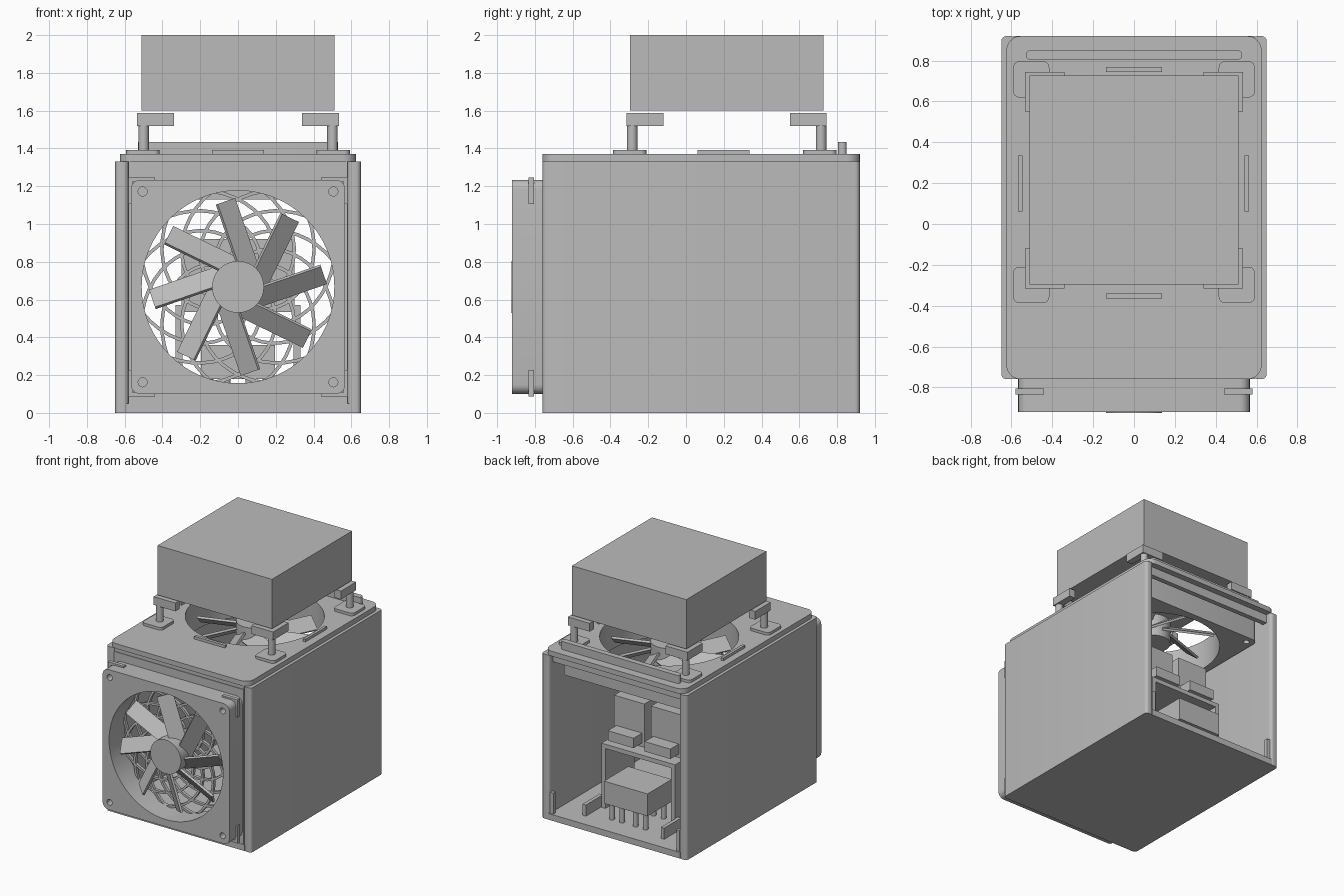
import bpy, bmesh, math
from mathutils import Matrix, Vector

cube = bpy.data.objects.get("Cube")
if cube:
    bpy.data.objects.remove(cube, do_unlink=True)

grey = bpy.data.materials.new("plain_grey")
grey.use_nodes = True
grey.diffuse_color = (0.5, 0.5, 0.5, 1)
grey.node_tree.nodes["Principled BSDF"].inputs["Base Color"].default_value = (0.5, 0.5, 0.5, 1)


def finish(name, bm, matrix=None, smooth=True):
    """Turn a bmesh into a named grey object."""
    if matrix is not None:
        bm.transform(matrix)
    bmesh.ops.recalc_face_normals(bm, faces=bm.faces)
    mesh = bpy.data.meshes.new(name)
    bm.to_mesh(mesh)
    bm.free()
    mesh.materials.append(grey)
    obj = bpy.data.objects.new(name, mesh)
    bpy.context.collection.objects.link(obj)
    if smooth:
        bpy.ops.object.select_all(action='DESELECT')
        obj.select_set(True)
        bpy.context.view_layer.objects.active = obj
        bpy.ops.object.shade_smooth_by_angle(angle=math.radians(35))
    return obj


def add_box(bm, x0, x1, y0, y1, z0, z1, extra=None):
    m = Matrix.Translation(((x0 + x1) / 2, (y0 + y1) / 2, (z0 + z1) / 2)) \
        @ Matrix.Diagonal((abs(x1 - x0), abs(y1 - y0), abs(z1 - z0), 1))
    bmesh.ops.create_cube(bm, size=1, matrix=extra @ m if extra else m)


def box(name, *dims):
    bm = bmesh.new()
    add_box(bm, *dims)
    return finish(name, bm, smooth=False)


def circle(cx, cy, r, n=64):
    return [(cx + r * math.cos(2 * math.pi * i / n), cy + r * math.sin(2 * math.pi * i / n))
            for i in range(n)]


def round_rect(x0, x1, y0, y1, r, n=6):
    pts = []
    corners = ((x1 - r, y1 - r), (x0 + r, y1 - r), (x0 + r, y0 + r), (x1 - r, y0 + r))
    for k, (cx, cy) in enumerate(corners):
        for i in range(n + 1):
            a = math.pi / 2 * (k + i / n)
            pts.append((cx + r * math.cos(a), cy + r * math.sin(a)))
    return pts


def plate(name, loops, z0, z1, matrix=None):
    """Flat plate from an outline and holes, extruded from z0 to z1."""
    cu = bpy.data.curves.new(name, 'CURVE')
    cu.dimensions = '2D'
    cu.fill_mode = 'BOTH'
    cu.extrude = (z1 - z0) / 2
    for pts in loops:
        sp = cu.splines.new('POLY')
        sp.points.add(len(pts) - 1)
        for p, (x, y) in zip(sp.points, pts):
            p.co = (x, y, 0, 1)
        sp.use_cyclic_u = True
    tmp = bpy.data.objects.new(name + "_curve", cu)
    bpy.context.collection.objects.link(tmp)
    dg = bpy.context.evaluated_depsgraph_get()
    mesh = bpy.data.meshes.new_from_object(tmp.evaluated_get(dg))
    bm = bmesh.new()
    bm.from_mesh(mesh)
    bpy.data.objects.remove(tmp, do_unlink=True)
    bpy.data.meshes.remove(mesh)
    bmesh.ops.remove_doubles(bm, verts=bm.verts, dist=1e-5)
    bmesh.ops.translate(bm, verts=bm.verts, vec=(0, 0, (z0 + z1) / 2))
    return finish(name, bm, matrix)


def fan(prefix, matrix, depth):
    """Square fan facing local +z, its front face at z = 0."""
    h, s = 0.567, 0.505
    loops = [round_rect(-h, h, -h, h, 0.05), circle(0, 0, 0.51)]
    loops += [circle(x, y, 0.024, 16) for x in (-s, s) for y in (-s, s)]
    plate(prefix + "_fan_frame", loops, -depth, 0, matrix)
    plate(prefix + "_fan_hub", [circle(0, 0, 0.137, 48)], -depth + 0.02, 0.005, matrix)
    # Eight swept, pitched blades
    bm = bmesh.new()
    for k in range(8):
        m = Matrix.Rotation(math.radians(19 + 45 * k), 4, 'Z') \
            @ Matrix.Translation((0, -0.085, -0.08)) @ Matrix.Rotation(math.radians(38), 4, 'X')
        add_box(bm, 0.05, 0.45, -0.062, 0.062, -0.009, 0.009, m)
    finish(prefix + "_fan_blades", bm, matrix, smooth=False)


# Case: floor, rounded side panels, front wall, lid
CY = 0.215          # centre of the top fan in y
CZ = 0.667          # centre of the front fan in z
UPRIGHT = Matrix.Rotation(math.pi / 2, 4, 'X')
box("floor", -0.59, 0.59, -0.76, 0.92, 0, 0.05)
for side, s in (("left", 1), ("right", -1)):
    x0, x1 = sorted((s * 0.58, s * 0.65))
    plate(side + "_side_panel", [round_rect(x0, x1, -0.76, 0.92, 0.025)], 0, 1.33)
    box(side + "_back_tab", s * 0.55, s * 0.58, 0.88, 0.91, 0.05, 0.22)
plate("front_wall", [[(-0.58, 0), (0.58, 0), (0.58, 1.30), (-0.58, 1.30)], circle(0, CZ, 0.51)],
      0.715, 0.755, UPRIGHT)
plate("lid", [round_rect(-0.625, 0.625, -0.76, 0.92, 0.07), circle(0, CY, 0.51)], 1.33, 1.37)
box("front_lid_bar", -0.58, 0.58, -0.75, -0.70, 1.27, 1.33)
box("back_lid_bar", -0.58, 0.58, 0.83, 0.87, 1.26, 1.33)
plate("lid_handle_rail", [round_rect(-0.53, 0.53, 0.805, 0.85, 0.02)], 1.37, 1.435)

# Fans
fan("front", Matrix.Translation((0, -0.92, CZ)) @ UPRIGHT, 0.165)
fan("top", Matrix.Translation((0, CY, 1.33)), 0.2)

# Spiral grille behind the front fan
bm = bmesh.new()
STEPS, W = 16, 0.009
for turn in (1, -1):
    for k in range(12):
        rows = []
        path = []
        for i in range(STEPS + 1):
            t = i / STEPS
            a = turn * (math.radians(105) * t + 2 * math.pi * k / 12)
            r = 0.1 + 0.425 * t
            path.append(Vector((r * math.cos(a), r * math.sin(a), 0)))
        for i, p in enumerate(path):
            d = (path[min(i + 1, STEPS)] - path[max(i - 1, 0)]).normalized()
            n = Vector((-d.y, d.x, 0)) * W
            up = Vector((0, 0, 0.012))
            rows.append([bm.verts.new(v) for v in (p - n - up, p + n - up, p + n + up, p - n + up)])
        for a, b in zip(rows, rows[1:]):
            for j in range(4):
                bm.faces.new((a[j], a[(j + 1) % 4], b[(j + 1) % 4], b[j]))
        bm.faces.new(rows[0])
        bm.faces.new(rows[-1][::-1])
finish("front_grille", bm, Matrix.Translation((0, -0.735, CZ)) @ UPRIGHT)

# Corner clips around the front fan
bm = bmesh.new()
for sx in (-1, 1):
    for sz in (-1, 1):
        e = CZ + sz * 0.58
        add_box(bm, sx * 0.44, sx * 0.58, -0.835, -0.805, e - sz * 0.022, e)
        add_box(bm, sx * 0.558, sx * 0.58, -0.835, -0.805, e - sz * 0.14, e)
finish("front_fan_clips", bm, smooth=False)

# Thin clip pads on the lid, around the top fan
for name, d in (("back", (-0.137, 0.137, 0.745, 0.768)), ("front", (-0.137, 0.137, -0.365, -0.34)),
                ("left", (0.54, 0.562, 0.06, 0.335)), ("right", (-0.568, -0.546, 0.06, 0.335))):
    box("lid_strip_" + name, *d, 1.37, 1.392)

# Corner stands: pad, post and an L-shaped bracket
for sx, xn in ((1, "left"), (-1, "right")):
    for sy, yn in ((1, "back"), (-1, "front")):
        name = yn + "_" + xn + "_stand"
        xs = sorted((sx * 0.415, sx * 0.592))
        ys = sorted((CY - 0.01 + sy * 0.415, CY - 0.01 + sy * 0.592))
        plate(name + "_pad", [round_rect(*xs, *ys, 0.03)], 1.37, 1.392)
        plate(name + "_post", [circle(sx * 0.50, CY + sy * 0.50, 0.028, 20)], 1.39, 1.53)
        bm = bmesh.new()
        ox, oy = sx * 0.535, CY + sy * 0.53
        add_box(bm, ox, sx * 0.34, oy, oy - sy * 0.055, 1.52, 1.587)
        add_box(bm, ox, ox - sx * 0.055, oy - sy * 0.055, oy - sy * 0.195, 1.52, 1.587)
        finish(name + "_bracket", bm, smooth=False)

# Raised block on top
box("top_block", -0.512, 0.512, -0.297, 0.727, 1.60, 2.0)

# Electronics: open table frame, power block, two modules
bm = bmesh.new()
add_box(bm, -0.33, 0.33, 0.24, 0.61, 0.535, 0.57)
for s in (-1, 1):
    add_box(bm, s * 0.295, s * 0.33, 0.24, 0.61, 0.05, 0.535)
finish("electronics_table", bm, smooth=False)
box("power_block", -0.195, 0.195, 0.46, 0.77, 0.18, 0.36)
bm = bmesh.new()
for x in (-0.15, -0.06, 0.06, 0.15):
    for y in (0.50, 0.73):
        bmesh.ops.create_cone(bm, cap_ends=True, segments=12, radius1=0.02, radius2=0.02, depth=0.14,
                              matrix=Matrix.Translation((x, y, 0.115)))
finish("power_block_pins", bm)
for side, s in (("left", 1), ("right", -1)):
    box(side + "_module", s * 0.03, s * 0.30, 0.24, 0.49, 0.57, 0.92)
    box(side + "_module_plug", s * 0.05, s * 0.28, 0.49, 0.60, 0.60, 0.68)
    box(side + "_floor_rail", s * 0.335, s * 0.365, 0.58, 0.80, 0.05, 0.14)
